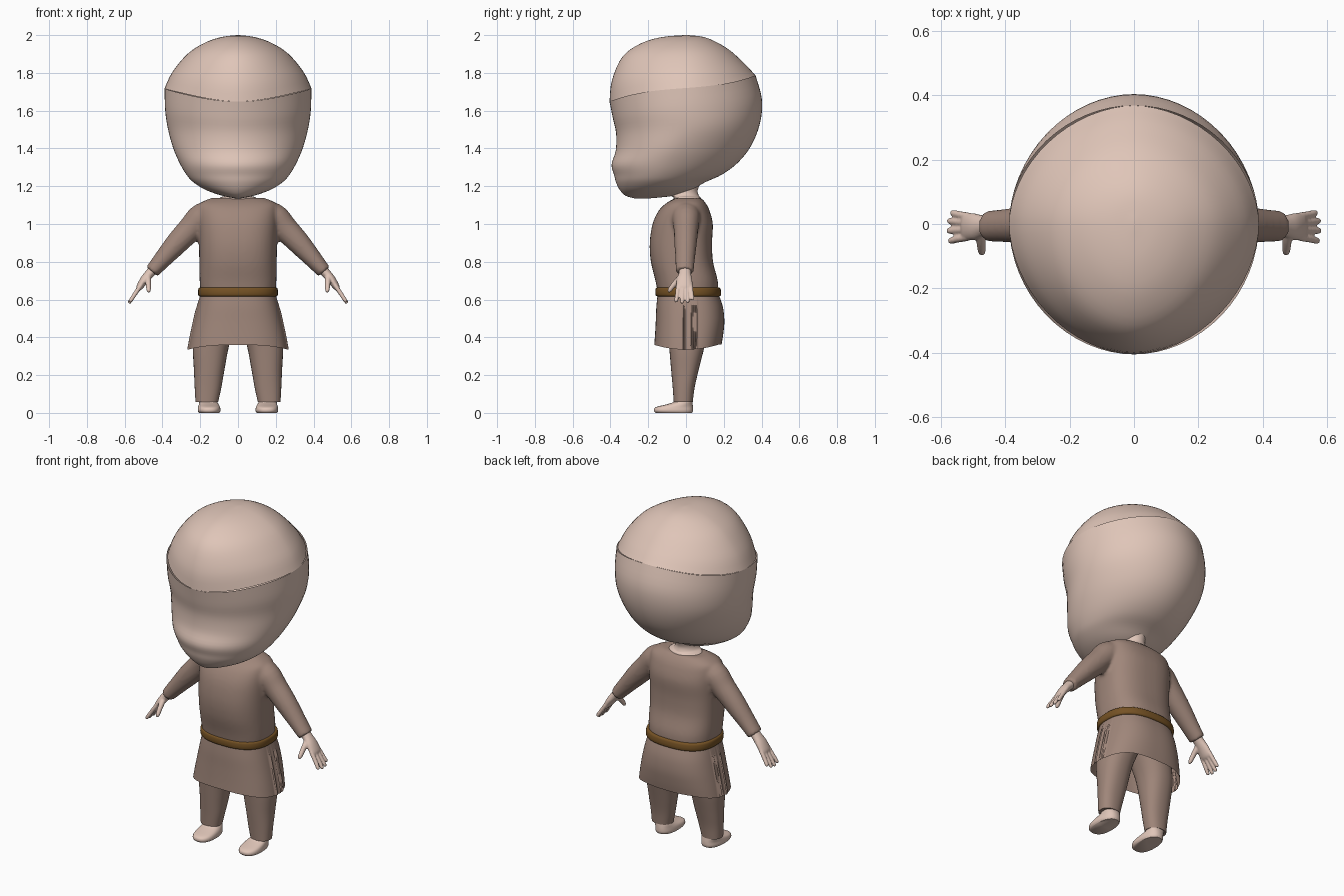
import bpy, bmesh, math
from mathutils import Vector

if "Cube" in bpy.data.objects:
    bpy.data.objects.remove(bpy.data.objects["Cube"])


def material(name, col):
    m = bpy.data.materials.new(name)
    m.diffuse_color = (*col, 1)
    m.use_nodes = True
    m.node_tree.nodes["Principled BSDF"].inputs["Base Color"].default_value = m.diffuse_color
    return m


SKIN = material("skin", (0.74, 0.56, 0.48))
CLOTH = material("brown cloth", (0.35, 0.24, 0.195))
LEATHER = material("belt leather", (0.18, 0.085, 0.018))


def smooth(keys, k):
    """Catmull-Rom interpolation of tuples."""
    if k == 1:
        return keys
    out = []
    for i in range(len(keys) - 1):
        p = [keys[max(i - 1, 0)], keys[i], keys[i + 1], keys[min(i + 2, len(keys) - 1)]]
        for j in range(k):
            t = j / k
            out.append(tuple(
                0.5 * (2 * b + (c - a) * t + (2 * a - 5 * b + 4 * c - d) * t * t
                       + (3 * b - a - 3 * c + d) * t ** 3) for a, b, c, d in zip(*p)))
    return out + [keys[-1]]


def skin(bm, rings, cap0=True, cap1=True):
    vs = [[bm.verts.new(v) for v in r] for r in rings]
    n = len(vs[0])
    for a, b in zip(vs, vs[1:]):
        for i in range(n):
            bm.faces.new((a[i], a[(i + 1) % n], b[(i + 1) % n], b[i]))
    if cap0:
        bm.faces.new(vs[0][::-1])
    if cap1:
        bm.faces.new(vs[-1])


def loft(bm, keys, p=2.0, n=48, k=4, warp=None, cap0=True, cap1=True, side=1):
    """Keys: z, half width, front y, widest y, back y, centre x."""
    rings = []
    for z, a, yf, cy, yb, cx in smooth(keys, k):
        ring = []
        for i in range(n):
            t = 2 * math.pi * i / n
            c, s = math.cos(t), math.sin(t)
            x = cx + a * math.copysign(abs(c) ** (2 / p), c)
            y = cy + ((yb - cy) if s > 0 else (cy - yf)) * math.copysign(abs(s) ** (2 / p), s)
            v = Vector((x * side, y, z))
            ring.append(warp(v) if warp else v)
        rings.append(ring)
    skin(bm, rings, cap0, cap1)


def tube(bm, keys, n=20, k=4, side=1):
    """Keys: x, y, z, thickness radius, y radius."""
    st = smooth(keys, k)
    rings = []
    for i, s in enumerate(st):
        d = (Vector(st[min(i + 1, len(st) - 1)][:3]) - Vector(st[max(i - 1, 0)][:3])).normalized()
        u = d.cross(Vector((0, 1, 0))).normalized()
        v = u.cross(d)
        ring = []
        for j in range(n):
            t = 2 * math.pi * j / n
            q = Vector(s[:3]) + u * s[3] * math.cos(t) + v * s[4] * math.sin(t)
            q.x *= side
            ring.append(q)
        rings.append(ring)
    skin(bm, rings)


def finish(bm, name, mat, voxel=0, passes=4, angle=60):
    bmesh.ops.recalc_face_normals(bm, faces=bm.faces)
    me = bpy.data.meshes.new(name)
    bm.to_mesh(me)
    bm.free()
    me.materials.append(mat)
    ob = bpy.data.objects.new(name, me)
    bpy.context.collection.objects.link(ob)
    bpy.ops.object.select_all(action='DESELECT')
    ob.select_set(True)
    bpy.context.view_layer.objects.active = ob
    bpy.ops.object.shade_smooth_by_angle(angle=math.radians(angle))
    if voxel:
        r = ob.modifiers.new("Blend", 'REMESH')
        r.mode = 'VOXEL'
        r.voxel_size = voxel
        r.use_smooth_shade = True
        s = ob.modifiers.new("Soften", 'SMOOTH')
        s.factor = 0.5
        s.iterations = passes
    return ob


# Head in two shells that meet at the brow crease
def crease(y):
    t = y / 0.4
    return 0.01 + 0.03 * t + 0.005 * t * t + 0.045 * t ** 3


def warp_cap(v):
    v.z += crease(v.y) * (2.0 - v.z) / 0.29
    return v


def warp_face(v):
    v.z += crease(v.y) * max(0, (v.z - 1.135) / 0.575) ** 2
    return v


bm = bmesh.new()
loft(bm, [(1.71, .388, -.405, 0, .368, 0), (1.80, .346, -.392, 0, .318, 0),
          (1.90, .264, -.335, 0, .24, 0), (1.96, .172, -.235, 0, .16, 0),
          (1.99, .085, -.125, 0, .09, 0), (2.0, .004, -.01, 0, .01, 0)],
     p=1.85, n=64, warp=warp_cap, cap0=False)
finish(bm, "head_crown", SKIN)

bm = bmesh.new()
loft(bm, [(1.135, .01, -.27, -.23, -.2, 0), (1.15, .085, -.32, -.2, -.06, 0),
          (1.18, .17, -.35, -.17, .03, 0), (1.22, .235, -.37, -.14, .10, 0),
          (1.26, .272, -.38, -.12, .19, 0), (1.32, .308, -.394, -.09, .275, 0),
          (1.40, .343, -.372, -.05, .345, 0), (1.50, .371, -.37, 0, .392, 0),
          (1.60, .386, -.388, 0, .402, 0), (1.71, .388, -.405, 0, .368, 0)],
     p=1.95, n=64, warp=warp_face, cap1=False)
finish(bm, "head_face", SKIN)

# Neck
bm = bmesh.new()
loft(bm, [(1.10, .11, -.07, 0, .085, 0), (1.138, .098, -.065, 0, .078, 0),
          (1.15, .07, -.08, -.01, .068, 0), (1.18, .06, -.082, -.01, .062, 0),
          (1.23, .068, -.085, -.01, .085, 0)])
finish(bm, "neck", SKIN)

# Tunic body and sleeves, blended together
bm = bmesh.new()
loft(bm, [(.63, .197, -.148, 0, .17, 0), (.70, .203, -.162, 0, .168, 0),
          (.80, .205, -.186, 0, .143, 0), (.90, .207, -.192, 0, .138, 0),
          (1.0, .21, -.177, 0, .142, 0), (1.07, .21, -.145, 0, .125, 0),
          (1.11, .20, -.105, 0, .105, 0), (1.138, .14, -.055, 0, .08, 0)], p=2.5)
for s in (1, -1):
    tube(bm, [(.09, 0, 1.06, .06, .07), (.185, 0, 1.04, .074, .075),
              (.25, 0, .975, .068, .066), (.321, -.002, .901, .061, .06),
              (.40, -.005, .812, .048, .052), (.456, -.007, .748, .039, .048)], side=s)
finish(bm, "tunic_top", CLOTH, voxel=0.01, passes=5)


# Flared skirt with side pleats and a hem that dips at the sides
def warp_skirt(v):
    f = (.63 - v.z) / .29
    v.z += f * f * .025 * min(1, (v.y / .17) ** 2)
    if -.02 < v.y < .062 and abs(v.x) > .15:
        w = math.sin((v.y + .02) / .082 * math.pi * 8) * .007 * min(1, f * 3)
        v.x += math.copysign(w, v.x)
    return v


bm = bmesh.new()
loft(bm, [(.63, .198, -.15, .01, .172, 0), (.56, .215, -.157, .01, .195, 0),
          (.48, .233, -.16, .01, .203, 0), (.40, .25, -.164, .01, .197, 0),
          (.335, .262, -.168, .01, .188, 0)],
     p=2.5, n=280, warp=warp_skirt, cap0=False, cap1=False)
finish(bm, "tunic_skirt", CLOTH)

# Belt
bm = bmesh.new()
loft(bm, [(.616, .195, -.145, .01, .17, 0), (.618, .206, -.156, .01, .18, 0),
          (.627, .211, -.162, .01, .186, 0), (.652, .211, -.162, .01, .184, 0),
          (.662, .206, -.157, .01, .179, 0), (.664, .195, -.145, .01, .168, 0)],
     p=2.5, n=64, k=2, cap0=False, cap1=False)
finish(bm, "belt", LEATHER)

# Trouser legs and feet
for s, label in ((1, "left"), (-1, "right")):
    bm = bmesh.new()
    loft(bm, [(.058, .060, -.065, -.015, .036, .165), (.13, .07, -.07, -.01, .045, .159),
              (.22, .080, -.078, 0, .065, .153), (.36, .096, -.09, 0, .10, .142),
              (.47, .107, -.10, 0, .12, .108)], p=2.3, n=32, side=s)
    finish(bm, label + "_trouser_leg", CLOTH)

    bm = bmesh.new()
    loft(bm, [(0, .054, -.162, -.07, .032, .153), (.012, .060, -.17, -.08, .037, .153),
              (.030, .058, -.16, -.07, .037, .153), (.046, .052, -.10, -.03, .035, .155),
              (.058, .048, -.065, -.01, .033, .157), (.08, .045, -.055, -.01, .03, .158)],
         p=2.4, n=32, side=s)
    finish(bm, label + "_foot", SKIN)

# Hands: palm, four fingers and a thumb blended together
for s, label in ((1, "left"), (-1, "right")):
    bm = bmesh.new()
    tube(bm, [(.44, -.005, .767, .027, .032), (.468, -.006, .737, .025, .033),
              (.495, -.008, .705, .023, .041), (.52, -.008, .668, .018, .043),
              (.53, -.008, .653, .011, .037)], side=s)
    for y0, y1, reach in ((-.041, -.052, .92), (-.018, -.021, 1.0), (.004, .009, .97), (.024, .034, .80)):
        dx, dz = .058 * reach, -.088 * reach
        tube(bm, [(.515, y0, .675, .012, .012),
                  (.52 + dx * .5, (y0 + y1) / 2, .668 + dz * .5, .0115, .0115),
                  (.52 + dx * .92, y1, .668 + dz * .92, .010, .010),
                  (.52 + dx, y1, .668 + dz, .004, .004)], n=12, side=s)
    tube(bm, [(.478, -.022, .722, .018, .018), (.475, -.055, .69, .015, .015),
              (.473, -.085, .652, .012, .012), (.472, -.093, .638, .005, .005)], n=12, side=s)
    finish(bm, label + "_hand", SKIN, voxel=0.0045, passes=3)
